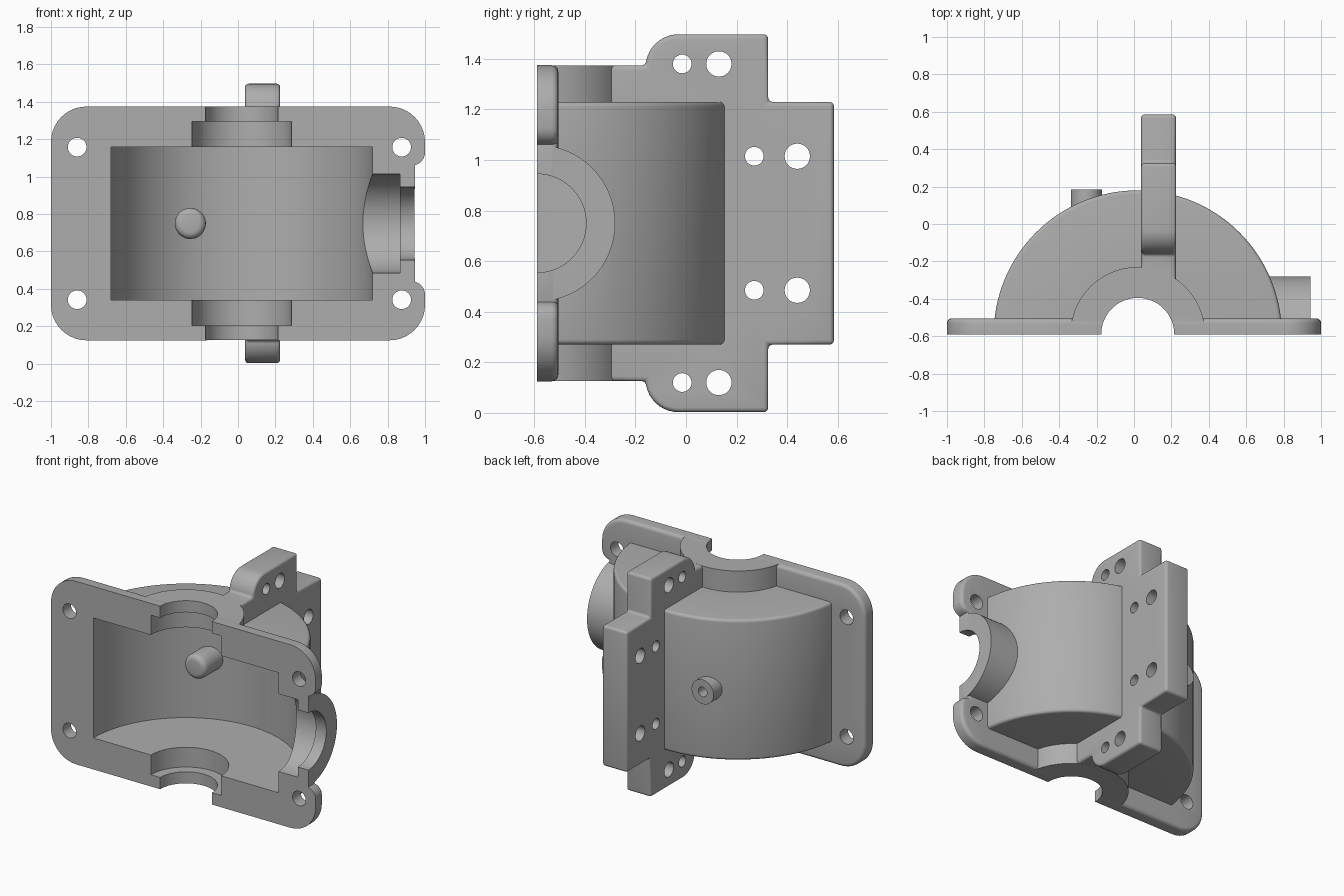
import bpy, bmesh, math
from mathutils import Matrix, Vector

if "Cube" in bpy.data.objects:
    bpy.data.objects.remove(bpy.data.objects["Cube"])

CX, Y0, CZ = 0.02, -0.59, 0.75      # shaft axis x, split plane y, mid height z

metal = bpy.data.materials.new("cast_grey")
metal.diffuse_color = (0.42, 0.42, 0.42, 1)
metal.use_nodes = True
metal.node_tree.nodes["Principled BSDF"].inputs["Base Color"].default_value = metal.diffuse_color


def finish(name, bm):
    bmesh.ops.recalc_face_normals(bm, faces=bm.faces)
    me = bpy.data.meshes.new(name)
    bm.to_mesh(me)
    bm.free()
    me.materials.append(metal)
    ob = bpy.data.objects.new(name, me)
    bpy.context.collection.objects.link(ob)
    return ob


def bevel(bm, width, keep=lambda e: True, segments=4):
    edges = [e for e in bm.edges if e.calc_face_angle(0) > 0.6 and keep(e)]
    bmesh.ops.bevel(bm, geom=edges, offset=width, segments=segments,
                    profile=0.5, affect='EDGES')


def cyl(name, a, b, r, n=64, round_edge=0):
    """Cylinder from point a to point b, optionally with rounded rims."""
    a, b = Vector(a), Vector(b)
    rot = Vector((0, 0, 1)).rotation_difference(b - a).to_matrix().to_4x4()
    bm = bmesh.new()
    bmesh.ops.create_cone(bm, cap_ends=True, segments=n, radius1=r, radius2=r,
                          depth=(b - a).length,
                          matrix=Matrix.Translation((a + b) / 2) @ rot)
    if round_edge:
        bevel(bm, round_edge)
    return finish(name, bm)


def prism(name, pts, push, width, keep=lambda e: True):
    """Extrude a 3D outline along push and round its edges."""
    bm = bmesh.new()
    f = bm.faces.new([bm.verts.new(p) for p in pts])
    g = bmesh.ops.extrude_face_region(bm, geom=[f], use_keep_orig=True)
    bmesh.ops.translate(bm, vec=push,
                        verts=[v for v in g['geom'] if isinstance(v, bmesh.types.BMVert)])
    bmesh.ops.recalc_face_normals(bm, faces=bm.faces)
    bevel(bm, width, keep)
    return finish(name, bm)


def arc(u, v, r, a0, a1, n=10):
    return [(u + r * math.cos(math.radians(a0 + (a1 - a0) * i / n)),
             v + r * math.sin(math.radians(a0 + (a1 - a0) * i / n))) for i in range(n + 1)]


def mirror_z(half):
    """Close an upper half outline with its mirror image about mid height."""
    return half + [(u, -v) for u, v in reversed(half)]


def combine(target, tools, op):
    bpy.context.view_layer.objects.active = target
    for t in tools:
        m = target.modifiers.new(t.name, 'BOOLEAN')
        m.operation, m.object, m.solver = op, t, 'EXACT'
        bpy.ops.object.modifier_apply(modifier=m.name)
        bpy.data.objects.remove(t)


# Half drum
body = cyl("half_housing", (CX, Y0, 0.27), (CX, Y0, 1.23), 0.77, 128, 0.02)

# Mating flange with rounded corners and a notch at the side port
half = [(0.945, 0.31)] + arc(0.93, 0.38, 0.07, -78, 0, 6) + arc(0.81, 0.435, 0.19, 0, 90) \
    + arc(-0.81, 0.435, 0.19, 90, 180)
flange = prism("flange", [(u, Y0 - 0.05, CZ + v) for u, v in mirror_z(half)],
               (0, 0.135, 0), 0.025,
               lambda e: all(v.co.y > -0.52 for v in e.verts))

# Shaft bosses and side port
boss = cyl("shaft_boss", (CX, Y0, 0.126), (CX, Y0, 1.374), 0.36, 96)
port = cyl("side_port", (0.6, Y0, CZ), (0.944, Y0, CZ), 0.31, 96)

# Mounting plate on the back
half = [(-0.36, 0.623)] + arc(-0.03, 0.617, 0.13, 177, 90) \
    + [(0.325, 0.747), (0.325, 0.48), (0.585, 0.48)]
plate = prism("mounting_plate", [(0.038, u, CZ + v) for u, v in mirror_z(half)],
              (0.187, 0, 0), 0.018)
combine(body, [flange, boss, port, plate], 'UNION')

# Hollow interior: gear cavity, bearing seats, shaft bore, port seat and bore
cuts = [cyl("cavity", (CX, Y0, 0.34), (CX, Y0, 1.16), 0.70, 128),
        cyl("bearing_seat", (CX, Y0, 0.205), (CX, Y0, 1.295), 0.265, 96),
        cyl("shaft_bore", (CX, Y0, -0.2), (CX, Y0, 1.7), 0.195, 96),
        cyl("port_seat", (0.3, Y0, CZ), (0.865, Y0, CZ), 0.265, 96),
        cyl("port_bore", (0.35, Y0, CZ), (1.2, Y0, CZ), 0.195, 96)]

# Bolt holes in flange and plate
for s in (-1, 1):
    for x in (-0.86, 0.875):
        cuts.append(cyl("flange_hole", (x, -0.8, CZ + s * 0.408), (x, -0.4, CZ + s * 0.408), 0.05, 32))
    for y, z, r in ((-0.015, 0.63, 0.037), (0.13, 0.63, 0.05), (0.27, 0.265, 0.037), (0.44, 0.265, 0.05)):
        cuts.append(cyl("plate_hole", (-0.1, y, CZ + s * z), (0.4, y, CZ + s * z), r, 32))

# Everything in front of the split plane is removed
bm = bmesh.new()
bmesh.ops.create_cube(bm, size=1, matrix=Matrix.Translation((0, Y0 - 1, CZ)) @ Matrix.Diagonal((4, 2, 4, 1)))
cuts.append(finish("split_cut", bm))
combine(body, cuts, 'DIFFERENCE')

# Oil plug through the drum wall, rounded inside, drilled from outside
plug = cyl("oil_plug", (-0.255, -0.11, CZ), (-0.255, 0.1, CZ), 0.083, 48, 0.035)
stub = cyl("plug_stub", (-0.255, 0.0, CZ), (-0.255, 0.185, CZ), 0.083, 48)
combine(plug, [stub], 'UNION')
combine(body, [plug], 'UNION')
combine(body, [cyl("plug_hole", (-0.255, 0.05, CZ), (-0.255, 0.3, CZ), 0.033, 24)], 'DIFFERENCE')

# Smooth rounded surfaces, keep machined edges sharp
bpy.ops.object.select_all(action='DESELECT')
body.select_set(True)
bpy.context.view_layer.objects.active = body
bpy.ops.object.shade_smooth_by_angle(angle=math.radians(30))
